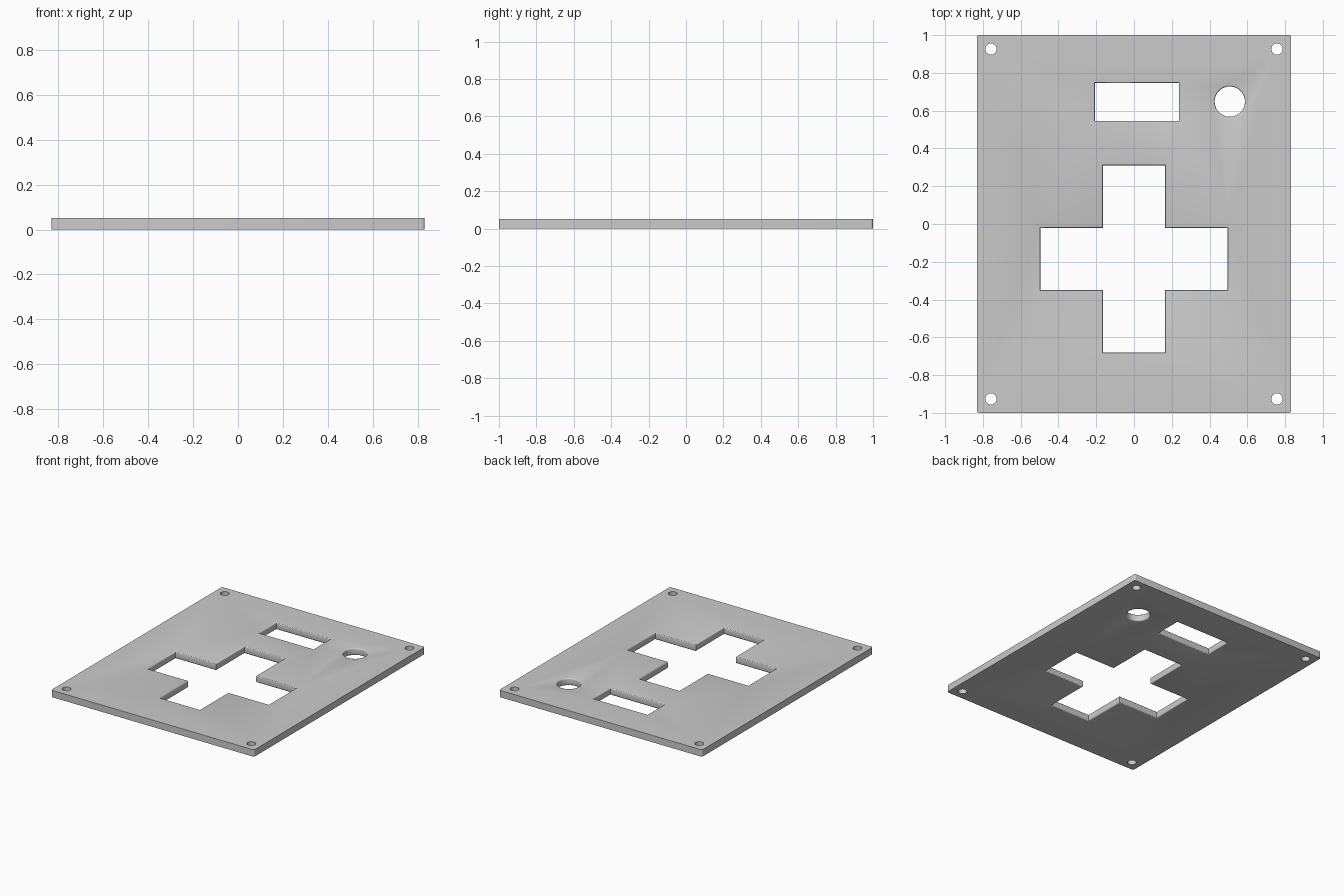
import bpy, bmesh
from math import sin, cos, pi

if "Cube" in bpy.data.objects:
    bpy.data.objects.remove(bpy.data.objects["Cube"])

T = 0.051      # plate thickness
R = 0.008      # soft rim around the large openings
EXTRA = 0.02   # cutter overshoot


def loft(name, outline, levels):
    """Stack outlines (grown by an offset) at several heights into a closed solid."""
    bm = bmesh.new()
    rings = [[bm.verts.new((x, y, z)) for x, y in outline(d)] for z, d in levels]
    n = len(rings[0])
    for a, b in zip(rings, rings[1:]):
        for i in range(n):
            j = (i + 1) % n
            bm.faces.new((a[i], a[j], b[j], b[i]))
    bm.faces.new(rings[0][::-1])
    bm.faces.new(rings[-1])
    bmesh.ops.recalc_face_normals(bm, faces=bm.faces)
    mesh = bpy.data.meshes.new(name)
    bm.to_mesh(mesh)
    bm.free()
    obj = bpy.data.objects.new(name, mesh)
    bpy.context.collection.objects.link(obj)
    return obj


def circle(cx, cy, r, n):
    return lambda d: [(cx + (r + d) * cos(2 * pi * i / n),
                       cy + (r + d) * sin(2 * pi * i / n)) for i in range(n)]


def rectangle(cx, cy, hx, hy):
    return lambda d: [(cx + sx * (hx + d), cy + sy * (hy + d))
                      for sx, sy in ((-1, -1), (1, -1), (1, 1), (-1, 1))]


def cross(cx, cy, reach, arm):
    def outline(d):
        L, a = reach + d, arm + d
        quarter = [(L, -a), (L, a), (a, a)]
        pts = []
        for _ in range(4):
            pts += [(cx + x, cy + y) for x, y in quarter]
            quarter = [(-y, x) for x, y in quarter]
        return pts
    return outline


def rounded_plate(hx, hy, r):
    def outline(d):
        pts = []
        for k, (sx, sy) in enumerate(((1, 1), (-1, 1), (-1, -1), (1, -1))):
            for i in range(5):
                t = (k + i / 4) * pi / 2
                pts.append((sx * (hx - r) + r * cos(t), sy * (hy - r) + r * sin(t)))
        return pts
    return outline


# plate
plate = loft("control_plate", rounded_plate(0.832, 1.0, 0.012), [(0, 0), (T, 0)])

# large openings with rounded rims on both faces
arc = [(R * (1 - sin(t)), R * (1 - cos(t))) for t in (pi / 2, pi / 3, pi / 6, 0)]
top = [(T - z, R - o) for z, o in [(a, R - b) for a, b in arc]]
rim = [(R - R * sin(i * pi / 6), R - R * cos(i * pi / 6)) for i in range(4)]
levels = ([(-EXTRA, R)] + [(z, d) for z, d in reversed(rim)]
          + [(T - z, d) for z, d in rim] + [(T + EXTRA, R)])
cutters = [
    loft("cross_cutter", cross(0, -0.185, 0.496, 0.164), levels),
    loft("slot_cutter", rectangle(0.015, 0.646, 0.222, 0.1), levels),
    loft("button_cutter", circle(0.507, 0.648, 0.08, 48), levels),
]

# screw holes
for sx in (-1, 1):
    for sy in (-1, 1):
        cutters.append(loft("screw_cutter", circle(sx * 0.757, sy * 0.926, 0.03, 32),
                            [(-EXTRA, 0), (T + EXTRA, 0)]))

# cut the openings
for c in cutters:
    m = plate.modifiers.new(c.name, "BOOLEAN")
    m.operation, m.solver, m.object = "DIFFERENCE", "EXACT", c
bpy.context.view_layer.objects.active = plate
plate.select_set(True)
for m in list(plate.modifiers):
    bpy.ops.object.modifier_apply(modifier=m.name)
for c in cutters:
    bpy.data.objects.remove(c)
bpy.ops.object.shade_smooth_by_angle(angle=0.6)
